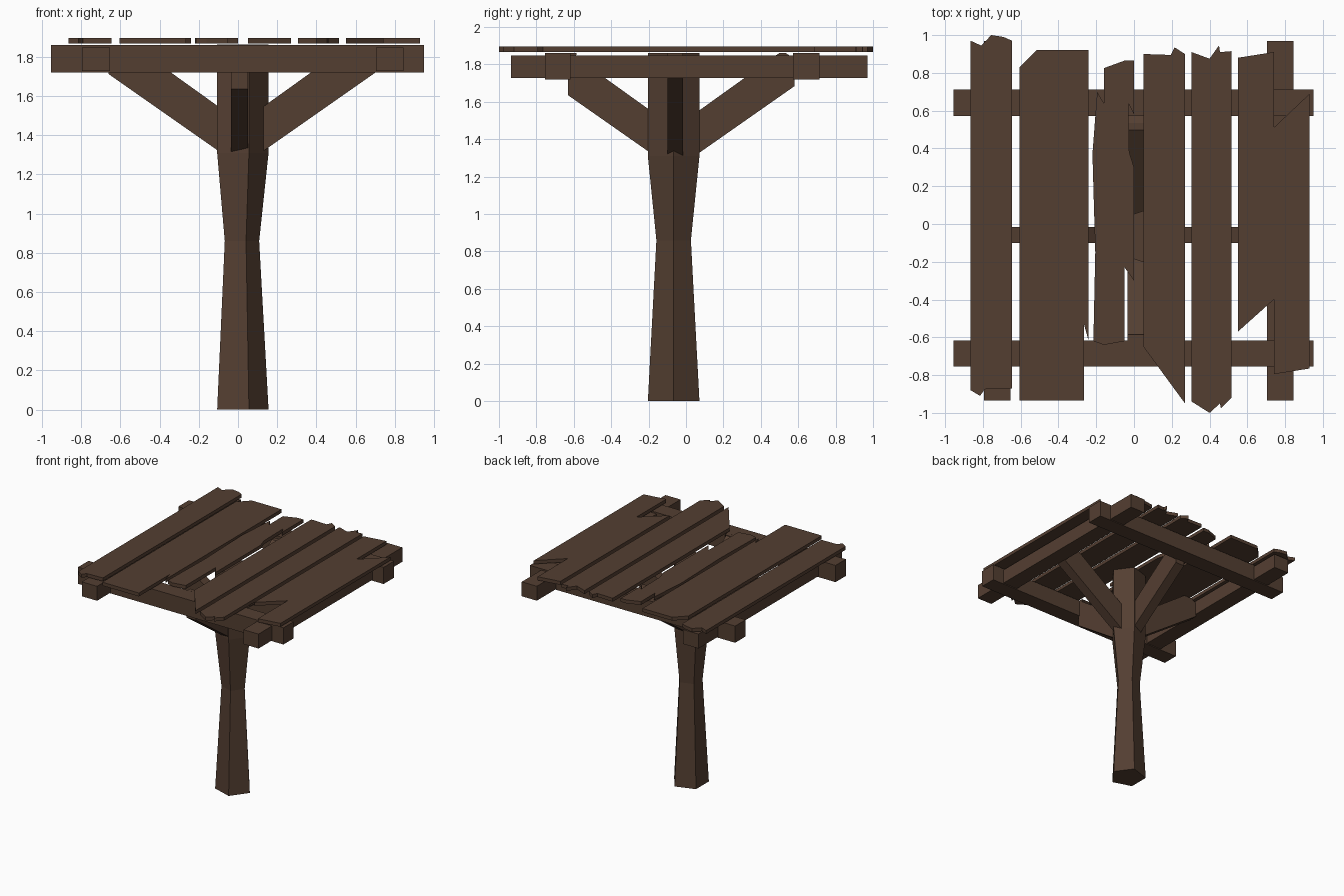
import bpy, bmesh, math
from mathutils import Vector

if "Cube" in bpy.data.objects:
    bpy.data.objects.remove(bpy.data.objects["Cube"])

wood = bpy.data.materials.new("dark brown wood")
wood.diffuse_color = (0.088, 0.049, 0.031, 1)
wood.use_nodes = True
wood.node_tree.nodes["Principled BSDF"].inputs["Base Color"].default_value = wood.diffuse_color


def finish(name, bm):
    bmesh.ops.recalc_face_normals(bm, faces=bm.faces)
    me = bpy.data.meshes.new(name)
    bm.to_mesh(me)
    bm.free()
    me.materials.append(wood)
    ob = bpy.data.objects.new(name, me)
    bpy.context.collection.objects.link(ob)
    return ob


def prism(name, points, offset):
    """Extrude a flat outline along an offset vector."""
    bm = bmesh.new()
    face = bm.faces.new([bm.verts.new(p) for p in points])
    ext = bmesh.ops.extrude_face_region(bm, geom=[face], use_keep_orig=True)
    verts = [g for g in ext["geom"] if isinstance(g, bmesh.types.BMVert)]
    bmesh.ops.translate(bm, verts=verts, vec=Vector(offset))
    return finish(name, bm)


def beam(name, x0, x1, y0, y1, z0, z1):
    prism(name, [(x0, y0, z0), (x1, y0, z0), (x1, y1, z0), (x0, y1, z0)],
          (0, 0, z1 - z0))


# Five-sided post with a narrow waist
bm = bmesh.new()
rings = []
for z, r in [(0, 0.145), (0.86, 0.097), (1.31, 0.145), (1.862, 0.145)]:
    rings.append([bm.verts.new((0.011 + r * math.cos(i * math.tau / 5),
                                -0.066 + r * math.sin(i * math.tau / 5), z))
                  for i in range(5)])
for a, b in zip(rings, rings[1:]):
    for i in range(5):
        j = (i + 1) % 5
        bm.faces.new((a[i], a[j], b[j], b[i]))
bm.faces.new(rings[0][::-1])
bm.faces.new(rings[-1])
finish("post", bm)

# Square frame of four crossing beams
beam("back_beam", -0.955, 0.95, 0.573, 0.713, 1.72, 1.86)
beam("front_beam", -0.955, 0.95, -0.755, -0.618, 1.72, 1.86)
beam("left_beam", -0.795, -0.653, -0.935, 0.97, 1.727, 1.848)
beam("right_beam", 0.705, 0.845, -0.935, 0.97, 1.727, 1.848)


# Diagonal braces: (distance, height) profile running from post to frame
def brace(name, axis, start, end):
    s = 1 if end > start else -1
    run = abs(end - start)
    rise = lambda d: 1.32 + 0.7 * d
    prof = [(-0.03, rise(-0.03)), (run, rise(run)), (run, 1.83),
            (run - 0.045, 1.86), ((1.86 - 1.545) / 0.72, 1.86),
            (-0.03, 1.545 - 0.02)]
    if axis == "x":
        prism(name, [(start + s * d, -0.1, z) for d, z in prof], (0, 0.085, 0))
    else:
        prism(name, [(-0.035, start + s * d, z) for d, z in prof], (0.085, 0, 0))


brace("right_brace", "x", 0.13, 0.71)
brace("left_brace", "x", -0.1, -0.66)
brace("back_brace", "y", 0.06, 0.58)
brace("front_brace", "y", -0.18, -0.63)

# Broken planks: each has its own splintered outline seen from above
planks = {
    "plank_1": [(-.865, .97), (-.81, .945), (-.755, 1), (-.69, .99), (-.645, .97),
                (-.645, -.87), (-.79, -.875), (-.815, -.91), (-.865, -.88)],
    "plank_2": [(-.605, .83), (-.515, .92), (-.24, .92), (-.24, -.62),
                (-.265, -.53), (-.265, -.935), (-.605, -.935)],
    "plank_3": [(-.16, .825), (-.05, .865), (0, .865), (0, .58), (-.03, .64),
                (-.025, .38), (0, .3), (0, -.3), (-.05, -.23), (-.05, -.62),
                (-.16, -.64), (-.215, -.62), (-.205, -.15), (-.22, .37),
                (-.195, .7), (-.16, .64)],
    "plank_4": [(.05, .9), (.195, .895), (.215, .935), (.27, .9),
                (.27, -.95), (.05, -.65)],
    "plank_5": [(.305, .91), (.4, .875), (.45, .945), (.455, .91), (.515, .915),
                (.515, -.92), (.46, -.975), (.455, -.95), (.4, -1), (.305, -.94)],
    "plank_6_back": [(.55, .88), (.74, .91), (.74, -.4), (.55, -.57)],
    "plank_6_front": [(.74, .51), (.93, .69), (.93, -.765), (.74, -.795)],
}
for name, outline in planks.items():
    prism(name, [(x, y, 1.867) for x, y in outline], (0, 0, 0.029))
